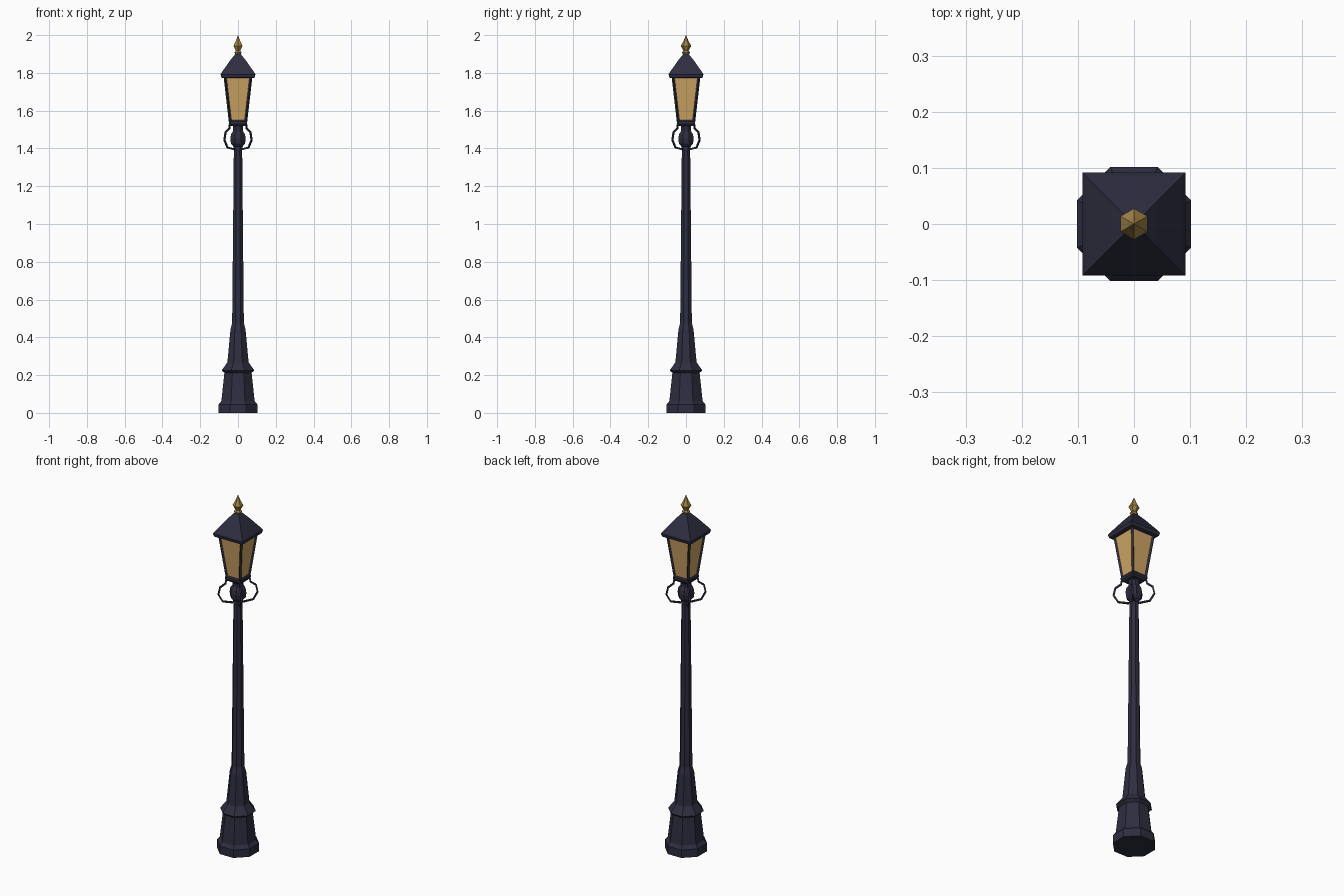
import bpy, bmesh, math
from mathutils import Vector

if "Cube" in bpy.data.objects:
    bpy.data.objects.remove(bpy.data.objects["Cube"])


def mat(name, c):
    m = bpy.data.materials.new(name)
    m.diffuse_color = (*c, 1)
    m.use_nodes = True
    m.node_tree.nodes["Principled BSDF"].inputs["Base Color"].default_value = m.diffuse_color
    return m


IRON = mat("dark iron", (0.027, 0.027, 0.052))
GLASS = mat("amber glass", (0.62, 0.38, 0.125))
GOLD = mat("aged gold", (0.36, 0.23, 0.06))


def finish(name, bm, m):
    bmesh.ops.recalc_face_normals(bm, faces=bm.faces)
    me = bpy.data.meshes.new(name)
    bm.to_mesh(me)
    bm.free()
    me.materials.append(m)
    ob = bpy.data.objects.new(name, me)
    bpy.context.collection.objects.link(ob)
    return ob


def stack(name, profile, n, m, turn=None):
    """Faceted column from (half width across flats, z) rings."""
    turn = math.pi / n if turn is None else turn
    k = 1 / math.cos(math.pi / n)
    bm = bmesh.new()
    rings = []
    for r, z in profile:
        rings.append([bm.verts.new((r * k * math.cos(turn + 2 * math.pi * i / n),
                                    r * k * math.sin(turn + 2 * math.pi * i / n), z))
                      for i in range(n)])
    for a, b in zip(rings, rings[1:]):
        for i in range(n):
            j = (i + 1) % n
            bm.faces.new((a[i], a[j], b[j], b[i]))
    bm.faces.new(rings[0])
    bm.faces.new(rings[-1])
    return finish(name, bm, m)


def tube(name, pts, r, n, m):
    """Thin bar along a path lying in one vertical plane."""
    pts = [Vector(p) for p in pts]
    side = Vector((-pts[0].y, pts[0].x, 0)).normalized()
    bm = bmesh.new()
    rings = []
    for i, p in enumerate(pts):
        t = (pts[min(i + 1, len(pts) - 1)] - pts[max(i - 1, 0)]).normalized()
        u = t.cross(side)
        rings.append([bm.verts.new(p + r * (math.cos(a) * side + math.sin(a) * u))
                      for a in (2 * math.pi * (k + .5) / n for k in range(n))])
    for a, b in zip(rings, rings[1:]):
        for i in range(n):
            j = (i + 1) % n
            bm.faces.new((a[i], a[j], b[j], b[i]))
    bm.faces.new(rings[0])
    bm.faces.new(rings[-1])
    return finish(name, bm, m)


# Octagonal base and shaft
stack("base", [(.102, 0), (.102, .045), (.088, .063), (.072, .212), (.086, .225),
               (.056, .268), (.040, .44), (.031, .475)], 8, IRON)
stack("shaft", [(.031, .47), (.022, 1.40)], 8, IRON)
# Knob and neck below the lantern
stack("knob", [(.024, 1.395), (.024, 1.41), (.037, 1.425), (.041, 1.45), (.037, 1.475),
               (.026, 1.492), (.026, 1.515), (.034, 1.53)], 8, IRON)

# Lantern body
stack("lantern_floor", [(.040, 1.52), (.047, 1.53), (.047, 1.543), (.042, 1.55)], 4, IRON)
stack("glass", [(.040, 1.545), (.068, 1.78)], 4, GLASS)
stack("roof", [(.080, 1.772), (.088, 1.775), (.092, 1.792), (.086, 1.803),
               (.040, 1.868), (.016, 1.898), (.010, 1.903)], 4, IRON)

# Corner bars and curled brackets on the four diagonals
curl = [(.042, 1.535), (.046, 1.505), (.066, 1.485), (.072, 1.445), (.056, 1.405), (.018, 1.395)]
for sx in (1, -1):
    for sy in (1, -1):
        tube("corner_bar", [(.041 * sx, .041 * sy, 1.54), (.069 * sx, .069 * sy, 1.782)],
             .0075, 4, IRON)
        tube("bracket", [(x * sx, x * sy, z) for x, z in curl], .006, 4, IRON)

# Six-sided finial
stack("finial", [(.014, 1.897), (.019, 1.908), (.012, 1.918), (.024, 1.943),
                 (.012, 1.968), (.0005, 2.0)], 6, GOLD, math.pi / 6)
